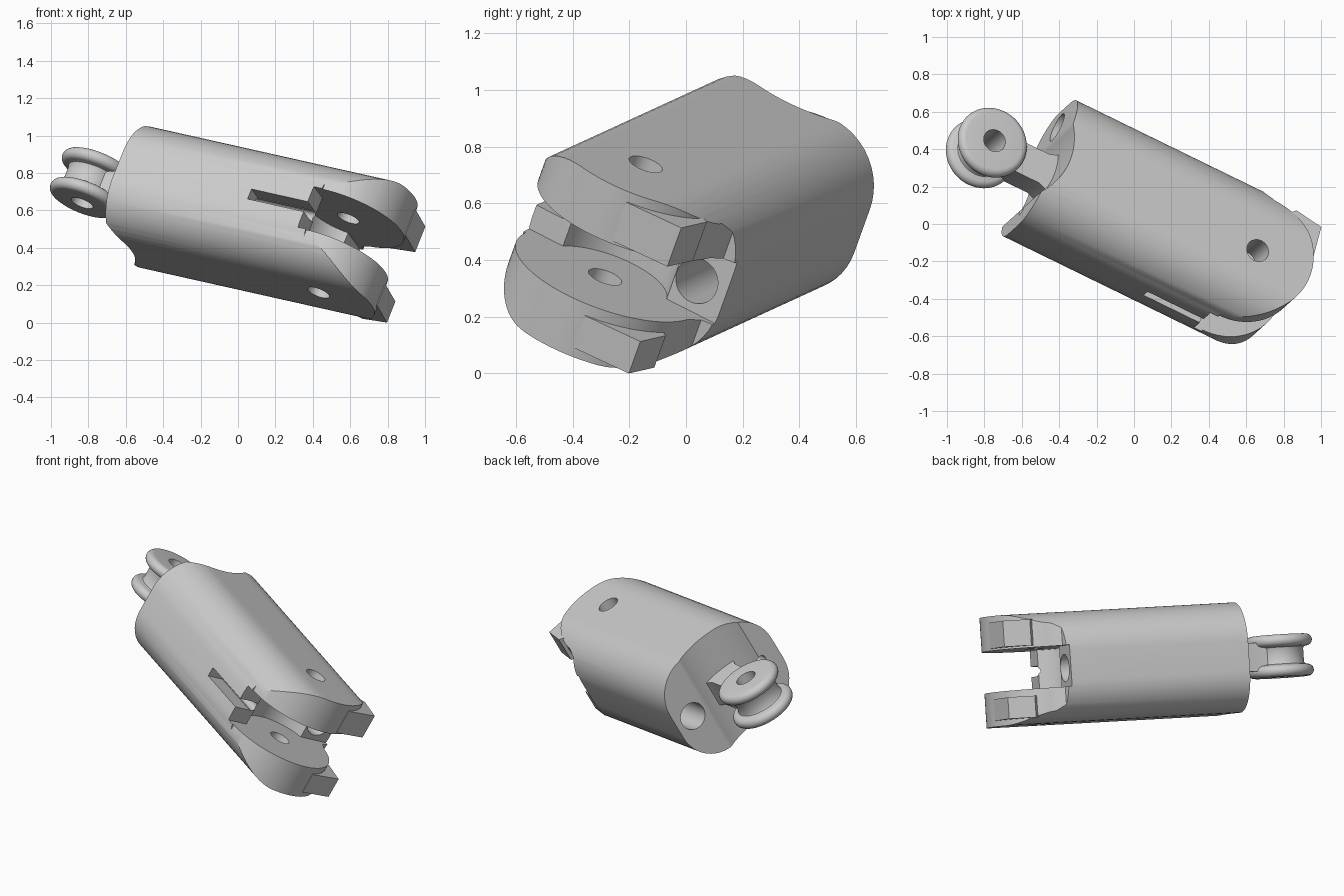
import bpy, bmesh
from math import sin, cos, pi, radians
from mathutils import Matrix, Vector

if "Cube" in bpy.data.objects:
    bpy.data.objects.remove(bpy.data.objects["Cube"])

# Local frame: u along the segment, v sideways, w along the pins; origin at fork pin
W = Vector((0.352, 0.317, 0.880)).normalized()
U = Vector((0.881, -0.430, -0.197))
U = (U - W * U.dot(W)).normalized()
V = W.cross(U)
FRAME = Matrix((U, V, W)).transposed().to_4x4()
FRAME.translation = (0.546, -0.246, 0.449)
TONGUE_U = -1.516


def make(name, bm):
    bmesh.ops.recalc_face_normals(bm, faces=bm.faces)
    me = bpy.data.meshes.new(name)
    bm.to_mesh(me)
    bm.free()
    ob = bpy.data.objects.new(name, me)
    bpy.context.collection.objects.link(ob)
    return ob


def prism(name, pts, axis, lo, hi):
    """Extrude a 2D outline: axis 'w' takes (u, v) points, axis 'u' takes (v, w)."""
    bm = bmesh.new()
    pos = lambda p, t: (p[0], p[1], t) if axis == 'w' else (t, p[0], p[1])
    a = [bm.verts.new(pos(p, lo)) for p in pts]
    b = [bm.verts.new(pos(p, hi)) for p in pts]
    bm.faces.new(a)
    bm.faces.new(b)
    n = len(pts)
    for i in range(n):
        bm.faces.new((a[i], a[(i + 1) % n], b[(i + 1) % n], b[i]))
    return make(name, bm)


def arc(cx, cy, r, a0, a1, n=12):
    return [(cx + r * cos(radians(a0 + (a1 - a0) * i / n)),
             cy + r * sin(radians(a0 + (a1 - a0) * i / n))) for i in range(n + 1)]


def circle(cx, cy, r, n=40):
    return arc(cx, cy, r, 0, 360, n)[:-1]


def lathe(name, prof, cu, n=56):
    """Closed (radius, w) profile turned about a pin axis at u = cu."""
    bm = bmesh.new()
    rings = [[bm.verts.new((cu + r * cos(2 * pi * k / n), r * sin(2 * pi * k / n), z))
              for r, z in prof] for k in range(n)]
    m = len(prof)
    for k in range(n):
        p, q = rings[k], rings[(k + 1) % n]
        for i in range(m):
            j = (i + 1) % m
            bm.faces.new((p[i], p[j], q[j], q[i]))
    return make(name, bm)


def boolean(ob, tool, op='DIFFERENCE'):
    mod = ob.modifiers.new(op, 'BOOLEAN')
    mod.operation, mod.solver, mod.object = op, 'EXACT', tool
    bpy.context.view_layer.objects.active = ob
    bpy.ops.object.modifier_apply(modifier=mod.name)
    bpy.data.objects.remove(tool)


# Body: rounded cross-section running the full length
H, R1, R2, V1, V2 = 0.328, 0.24, 0.25, 0.42, -0.362
section = (arc(V1 - R1, H - R1, R1, 0, 90) + arc(V2 + R2, H - R2, R2, 90, 180)
           + arc(V2 + R2, R2 - H, R2, 180, 270) + arc(V1 - R1, R1 - H, R1, 270, 360))
body = prism("finger_body", section, 'u', -1.5, 0.6)

# Side outline: concave rear, round fork tip
outline = ([(-1.19, 0.6)] + arc(TONGUE_U, 0, 0.38, 31, -38, 24) + [(-1.225, -0.6), (-0.07, -0.6)]
           + arc(-0.03, 0, 0.348, -90, 84, 36) + [(-0.05, 0.375), (-0.10, 0.6)])
boolean(body, prism("outline", outline, 'w', -0.5, 0.5), 'INTERSECT')

# Fork gap with a rounded seat and a shoulder either side
gap = ([(-0.08, -0.6)] + arc(0, 0, 0.23, 250, 110, 20)
       + [(-0.08, 0.6), (0.7, 0.6), (0.7, -0.6)])
boolean(body, prism("gap", gap, 'w', -0.123, 0.123))

# Wedge stop on each fork plate
wedge = [(0.1, 0.1), (0.31, 0.09), (0.29, 0.31), (0.13, 0.335), (0.0, 0.2)]
for lo, hi in ((0.135, 0.29), (-0.293, -0.165)):
    boolean(body, prism("wedge", wedge, 'w', lo, hi), 'UNION')

# Tongue neck
neck = prism("neck", [(-1.42, -0.09), (-1.2, -0.09), (-1.12, -0.12), (-1.0, -0.12),
                      (-1.0, 0.12), (-1.12, 0.12), (-1.2, 0.09), (-1.42, 0.09)],
             'w', -0.085, 0.085)
boolean(body, neck, 'UNION')

# Cord hole, small elastic hole and groove, fork pin hole
boolean(body, prism("cord_hole", circle(0.30, -0.01, 0.082), 'u', -1.6, 0.0))
boolean(body, prism("elastic_hole", circle(-0.24, 0.0, 0.029, 20), 'u', -1.6, 0.1))
boolean(body, prism("groove", [(-0.5, -0.03), (-0.25, -0.03), (-0.25, 0.03), (-0.5, 0.03)],
                    'u', -0.42, 0.1))
boolean(body, prism("pin_hole", circle(0, 0, 0.062), 'w', -0.6, 0.6))

# Tongue knuckle: two rounded discs on a narrower core, with pin hole
half = [(0.062, 0.125)] + arc(0.160, 0.090, 0.035, 90, -90, 12) + [(0.145, 0.050), (0.14, 0.04)]
prof = half + [(r, -z) for r, z in reversed(half)]
knuckle = lathe("tongue_knuckle", prof, TONGUE_U)

# Place both parts in the tilted pose, standing on the floor, and smooth
for ob in (body, knuckle):
    ob.data.transform(FRAME)
zmin = min(v.co.z for v in body.data.vertices)
for ob in (body, knuckle):
    ob.data.transform(Matrix.Translation((0, 0, -zmin)))
    bpy.ops.object.select_all(action='DESELECT')
    ob.select_set(True)
    bpy.context.view_layer.objects.active = ob
    bpy.ops.object.shade_smooth_by_angle(angle=radians(30))
